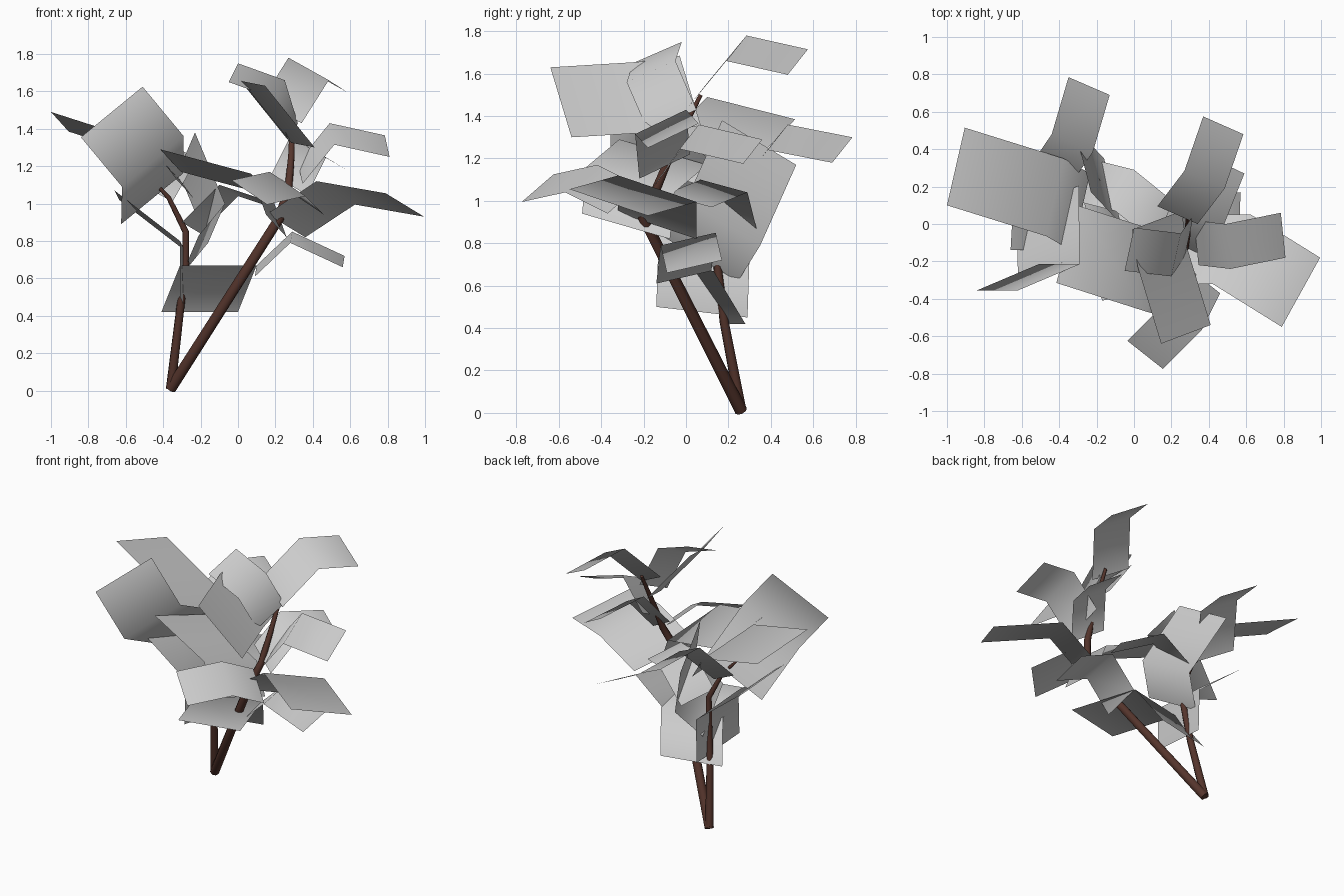
import bpy
from mathutils import Vector as V

bark = bpy.data.materials.new("bark")
bark.diffuse_color = (0.09, 0.035, 0.025, 1)


def stem(name, pts):
    """Tapered tube through (x, y, z, radius) points."""
    cu = bpy.data.curves.new(name, 'CURVE')
    cu.dimensions = '3D'
    cu.bevel_depth = 1.0
    cu.bevel_resolution = 2
    cu.use_fill_caps = True
    sp = cu.splines.new('POLY')
    sp.points.add(len(pts) - 1)
    for p, (x, y, z, r) in zip(sp.points, pts):
        p.co = (x, y, z, 1)
        p.radius = r
    ob = bpy.data.objects.new(name, cu)
    bpy.context.collection.objects.link(ob)
    cu.materials.append(bark)


def leaf(name, fold, width, base, tip):
    """Rectangular card folded once: fold corner, fold vector, offsets to base and tip."""
    f, w, b, t = V(fold), V(width), V(base), V(tip)
    verts = [f + b, f + b + w, f, f + w, f + t, f + t + w]
    me = bpy.data.meshes.new(name)
    me.from_pydata(verts, [], [(0, 1, 3, 2), (2, 3, 5, 4)])
    for p in me.polygons:
        p.use_smooth = True
    ob = bpy.data.objects.new(name, me)
    bpy.context.collection.objects.link(ob)


# Two stems sharing one foot
stem("left_stem", [(-.36, .26, .01, .026), (-.31, .18, .43, .022), (-.28, .15, .68, .02),
                   (-.28, .15, .85, .018), (-.37, .13, 1.03, .013), (-.47, .1, 1.14, .007)])
stem("right_stem", [(-.36, .26, .01, .03), (.22, -.2, .92, .027), (.27, -.13, 1.08, .022),
                    (.285, -.06, 1.25, .018), (.29, .07, 1.5, .01)])

# Leaves: fold corner, fold vector, offset to base edge, offset to tip edge
left_leaves = [
    ((-.47, -.065, 1.32), (.095, .415, -.105), (.14, -.08, -.19), (-.53, .165, .17)),
    ((-.62, -.355, 1.09), (.33, .14, .27), (-.005, .42, -.2), (-.22, 0, .265)),
    ((-.44, .48, 1.36), (.22, -.095, -.12), (-.13, -.19, -.23), (.09, .305, -.06)),
    ((-.07, 0, 1.0), (-.09, .35, -.21), (-.14, -.105, -.17), (-.16, .17, .38)),
    ((-.1, .07, 1.1), (.1, .22, -.06), (-.2, .05, -.2), (.21, -.17, -.07)),
    ((-.31, .04, .67), (.41, .09, 0), (-.1, .15, -.25), (.14, -.45, 0)),
    ((-.31, -.13, .8), (.025, .43, -.05), (0, -.01, -.3), (-.35, -.01, .27)),
]
right_leaves = [
    ((.42, -.32, 1.12), (.205, .37, -.125), (-.265, 0, -.175), (.37, -.23, -.065)),
    ((.17, -.42, 1.17), (.19, -.15, -.13), (.1, .2, -.1), (-.205, -.205, -.045)),
    ((.07, -.47, 1.16), (.11, .415, -.12), (.08, -.02, -.22), (-.485, .155, .13)),
    ((.02, -.23, 1.655), (.265, .1, -.33), (-.03, .2, .03), (.125, -.41, -.025)),
    ((.49, 0, 1.43), (.025, -.24, -.115), (-.17, .02, -.21), (.295, .06, -.065)),
    ((.27, .285, 1.78), (.215, -.095, -.12), (-.145, -.19, -.23), (.1, .29, -.065)),
    ((.29, .14, .85), (-.01, -.26, -.06), (-.19, -.02, -.18), (.28, .03, -.13)),
    ((.28, .06, 1.36), (.19, -.09, -.115), (-.1, -.14, -.2), (.12, .3, -.07)),
    ((.25, -.05, 1.66), (-.05, -.23, -.1), (.07, .1, -.23), (-.25, .03, .09)),
]
for side, group in (("left", left_leaves), ("right", right_leaves)):
    for i, args in enumerate(group):
        leaf(f"{side}_leaf_{i + 1}", *args)
